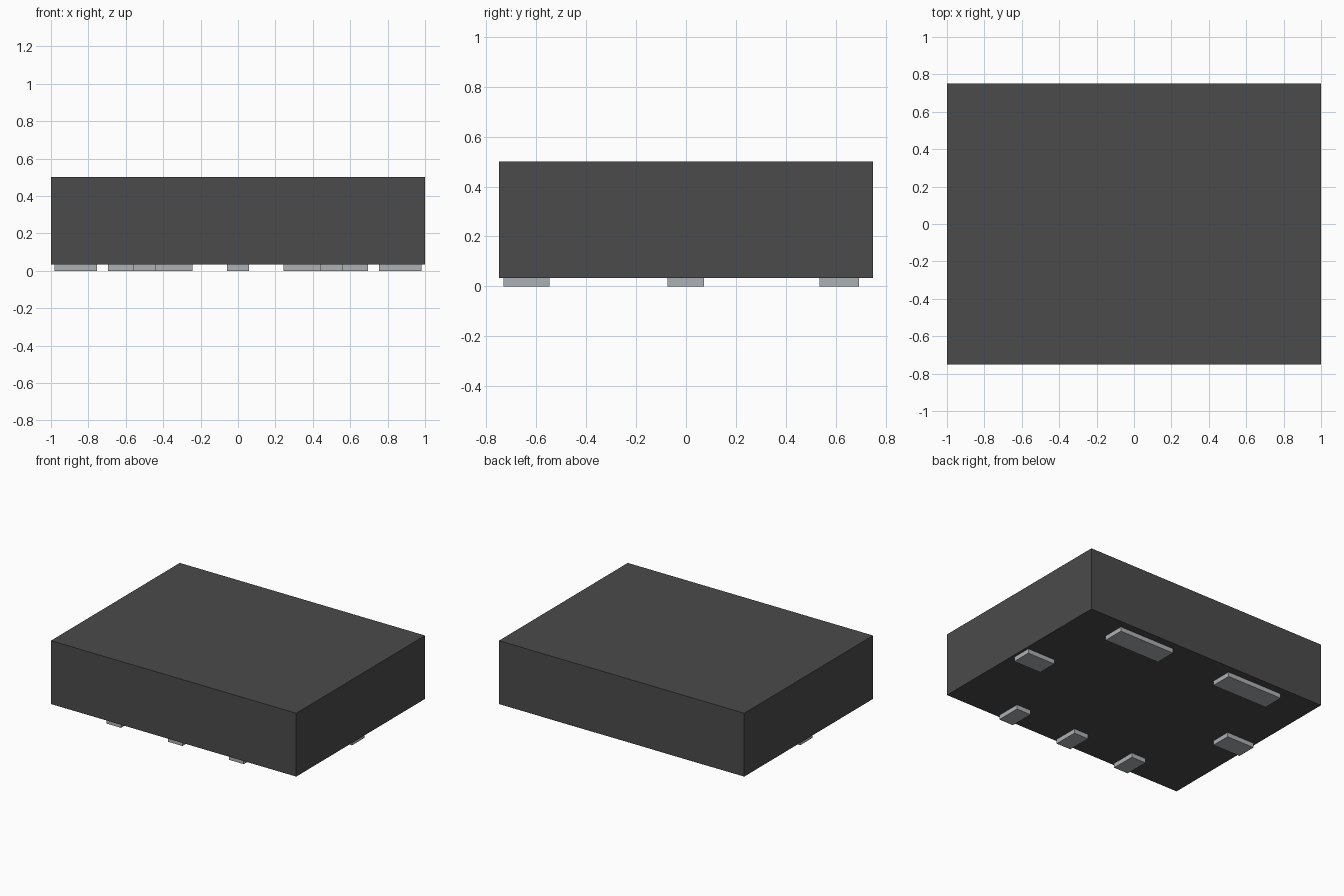
import bpy

# Remove the default object
cube = bpy.data.objects.get("Cube")
if cube:
    bpy.data.objects.remove(cube, do_unlink=True)


def material(name, rgb):
    mat = bpy.data.materials.new(name)
    mat.use_nodes = True
    color = (*rgb, 1)
    mat.diffuse_color = color
    mat.node_tree.nodes["Principled BSDF"].inputs["Base Color"].default_value = color
    return mat


def box(name, x, y, z, mat):
    """Axis-aligned box from (low, high) ranges."""
    spans = (x, y, z)
    bpy.ops.mesh.primitive_cube_add(size=1, location=[(a + b) / 2 for a, b in spans])
    obj = bpy.context.object
    obj.name = name
    obj.scale = [b - a for a, b in spans]
    bpy.ops.object.transform_apply(location=False, rotation=False, scale=True)
    obj.data.materials.append(mat)
    return obj


charcoal = material("charcoal plastic", (0.07, 0.07, 0.07))
silver = material("silver metal", (0.42, 0.44, 0.46))

# Package body
BASE = 0.033
box("body", (-1, 1), (-0.75, 0.75), (BASE, 0.5), charcoal)


def pad(name, cx, width, y):
    box(name, (cx - width / 2, cx + width / 2), y, (0, BASE), silver)


# Three small contact pads along the front edge
for label, cx in (("right", -0.5), ("middle", 0), ("left", 0.5)):
    pad(f"front_pad_{label}", cx, 0.118, (-0.732, -0.548))

# Mirrored side pads and long rear pads
for label, side in (("right", -1), ("left", 1)):
    pad(f"side_pad_{label}", side * 0.868, 0.226, (-0.074, 0.072))
    pad(f"rear_pad_{label}", side * 0.469, 0.454, (0.536, 0.693))
